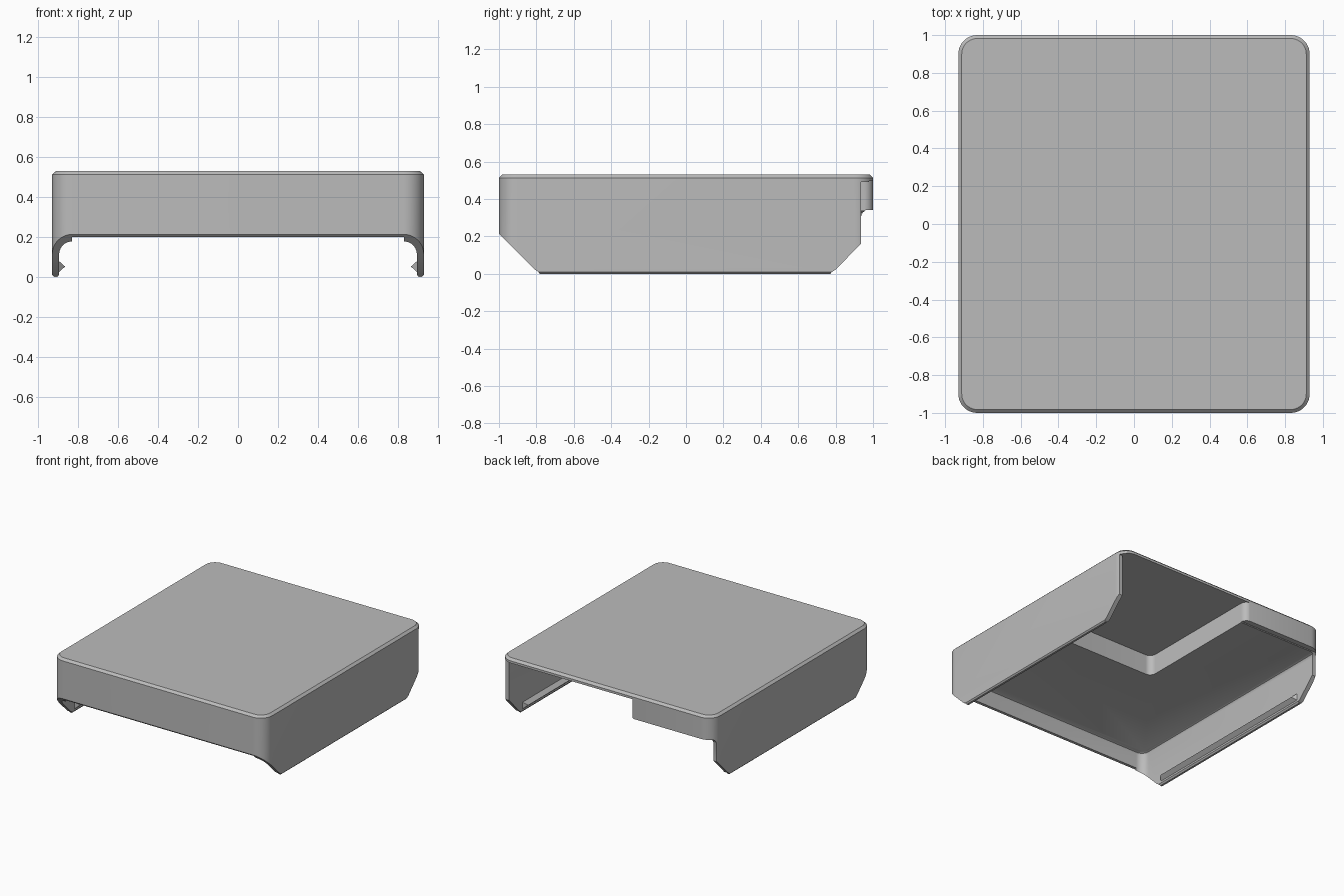
import bpy, bmesh, math
from mathutils import Vector

if "Cube" in bpy.data.objects:
    bpy.data.objects.remove(bpy.data.objects["Cube"], do_unlink=True)

grey = bpy.data.materials.new("plain grey")
grey.use_nodes = True
grey.diffuse_color = (0.5, 0.5, 0.5, 1)
grey.node_tree.nodes["Principled BSDF"].inputs["Base Color"].default_value = (0.5, 0.5, 0.5, 1)


def rounded(corners, steps=10):
    """Outline from square corners (x, y, radius), each turned into an arc."""
    out = []
    for i, (x, y, r) in enumerate(corners):
        p = Vector((x, y))
        if r <= 0:
            out.append(p)
            continue
        a = (Vector(corners[i - 1][:2]) - p).normalized()
        b = (Vector(corners[(i + 1) % len(corners)][:2]) - p).normalized()
        c = p + r * (a + b)
        for k in range(steps + 1):
            t = math.pi / 2 * k / steps
            out.append(c - r * (b * math.cos(t) + a * math.sin(t)))
    return out


def rect(x0, x1, y0, y1, r, inset=0):
    x0, x1, y0, y1, r = x0 + inset, x1 - inset, y0 + inset, y1 - inset, r - inset
    return rounded([(x0, y0, r), (x1, y0, r), (x1, y1, r), (x0, y1, r)])


def loft(name, rings):
    """Closed solid through rings of equal point count."""
    bm = bmesh.new()
    loops = [[bm.verts.new(p) for p in ring] for ring in rings]
    for lo, hi in zip(loops, loops[1:]):
        for i in range(len(lo)):
            j = (i + 1) % len(lo)
            bm.faces.new((lo[i], lo[j], hi[j], hi[i]))
    bm.faces.new(loops[0][::-1])
    bm.faces.new(loops[-1])
    bmesh.ops.recalc_face_normals(bm, faces=bm.faces)
    mesh = bpy.data.meshes.new(name)
    bm.to_mesh(mesh)
    bm.free()
    mesh.materials.append(grey)
    ob = bpy.data.objects.new(name, mesh)
    bpy.context.collection.objects.link(ob)
    return ob


def prism(name, plan, z0, z1):
    return loft(name, [[(p[0], p[1], z) for p in plan] for z in (z0, z1)])


def activate(ob):
    bpy.ops.object.select_all(action='DESELECT')
    ob.select_set(True)
    bpy.context.view_layer.objects.active = ob


def carve(ob, cutter, operation='DIFFERENCE'):
    cutter.hide_render = True
    mod = ob.modifiers.new("carve", 'BOOLEAN')
    mod.object, mod.operation, mod.solver = cutter, operation, 'EXACT'
    activate(ob)
    bpy.ops.object.modifier_apply(modifier=mod.name)
    bpy.data.objects.remove(cutter, do_unlink=True)


# Outer body with chamfered top and softened lower rim
levels = [(0, 0.01), (0.01, 0), (0.513, 0), (0.53, 0.018)]
cover = loft("cover_shell", [[(p.x, p.y, z) for p in rect(-0.93, 0.93, -1, 1, 0.1, i)]
                             for z, i in levels])

# Side outline: sloped ends and stepped back
outline = [(-1.1, 0.6), (-1.1, 0.314), (-0.81, 0.024), (-0.785, 0.006), (-0.76, -0.05),
           (0.76, -0.05), (0.775, 0.006), (0.8, 0.022), (0.935, 0.16), (0.935, 0.305),
           (0.943, 0.325), (0.96, 0.34), (1.1, 0.345), (1.1, 0.6)]
carve(cover, loft("outline_keeper", [[(x, y, z) for y, z in outline] for x in (-1.2, 1.2)]),
      'INTERSECT')

# Main cavity, open at the back, with a flared rim and soft ceiling edge
levels = [(-0.05, -0.01), (0, -0.01), (0.012, 0), (0.315, 0), (0.328, 0.006), (0.335, 0.02)]
carve(cover, loft("cavity_cutter", [[(p.x, p.y, z) for p in
                                     rect(-0.895, 0.895, -0.965, 1.4, 0.065, i)]
                                    for z, i in levels]))

# Deeper recess at one back corner
recess = rounded([(0.893, -0.06, 0.05), (0.893, 1.2, 0), (-0.35, 1.2, 0),
                  (-0.35, 1.001, 0), (-0.21, 1.001, 0.05), (-0.21, -0.06, 0.05)])
carve(cover, prism("recess_cutter", recess, 0.2, 0.495))

# Shortened side wall beside the recess, and trimmed front lip
carve(cover, prism("wall_end_cutter", rect(0.8, 1.1, 0.935, 1.2, 0), 0.2, 0.49))
carve(cover, prism("front_lip_cutter", rect(-0.83, 0.83, -1.1, -0.9, 0), 0.1, 0.202))
activate(cover)
bpy.ops.object.shade_smooth_by_angle(angle=math.radians(30))

# Snap ridges along the inside of both side walls
for side, label in ((1, "left"), (-1, "right")):
    section = [(0.9, 0.022), (0.865, 0.053), (0.9, 0.084)]
    rings = [[(side * x, end * (0.77 - (0.9 - x)), z) for x, z in section] for end in (-1, 1)]
    loft(label + "_snap_ridge", rings)
